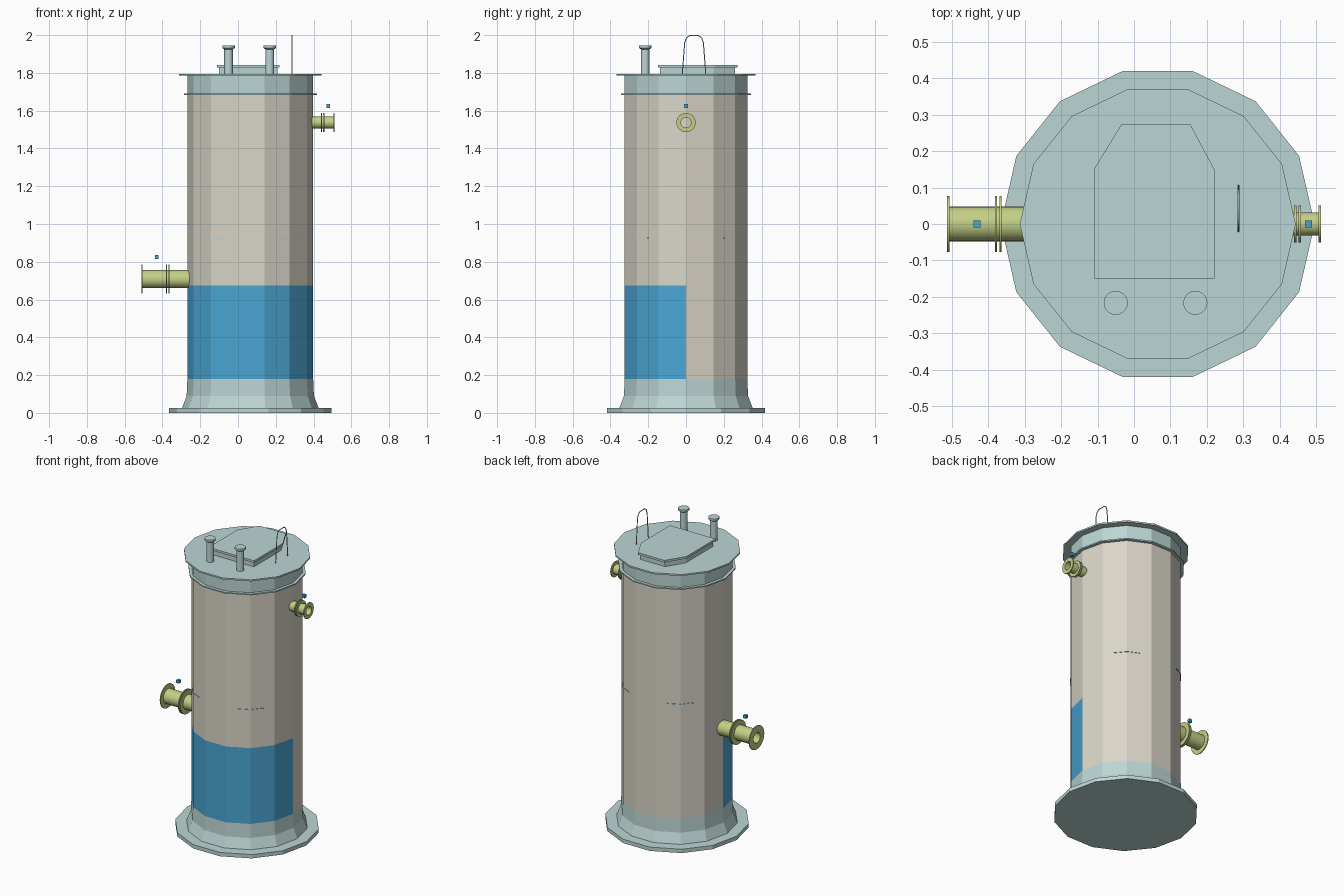
import bpy, bmesh
from math import cos, sin, pi, radians
from mathutils import Matrix, Vector

if "Cube" in bpy.data.objects:
    bpy.data.objects.remove(bpy.data.objects["Cube"])

CX = 0.065   # tank axis
N = 14       # tank sides


def material(name, rgb):
    m = bpy.data.materials.new(name)
    m.diffuse_color = (*rgb, 1)
    m.use_nodes = True
    m.node_tree.nodes["Principled BSDF"].inputs["Base Color"].default_value = m.diffuse_color
    return m


TEAL = material("pale_teal", (0.50, 0.67, 0.66))
CREAM = material("cream", (0.70, 0.67, 0.58))
BLUE = material("blue", (0.07, 0.38, 0.66))
LIME = material("lime", (0.55, 0.63, 0.24))


def finish(bm, name, mat, smooth=False):
    bmesh.ops.recalc_face_normals(bm, faces=bm.faces)
    me = bpy.data.meshes.new(name)
    bm.to_mesh(me)
    bm.free()
    me.materials.append(mat)
    ob = bpy.data.objects.new(name, me)
    bpy.context.collection.objects.link(ob)
    if smooth:
        bpy.ops.object.select_all(action='DESELECT')
        ob.select_set(True)
        bpy.context.view_layer.objects.active = ob
        bpy.ops.object.shade_smooth_by_angle(angle=radians(35))
    return ob


def lathe(name, profile, mat, n=N, matrix=None, smooth=False, closed=False, caps=True):
    """Revolve (radius, height) points about z, then place with matrix."""
    bm = bmesh.new()
    rings = [[bm.verts.new((r * cos(2 * pi * k / n), r * sin(2 * pi * k / n), z))
              for k in range(n)] for r, z in profile]
    pairs = list(zip(rings, rings[1:]))
    if closed:
        pairs.append((rings[-1], rings[0]))
    for a, b in pairs:
        for k in range(n):
            j = (k + 1) % n
            bm.faces.new((a[k], a[j], b[j], b[k]))
    if caps and not closed:
        bm.faces.new(rings[0])
        bm.faces.new(rings[-1])
    bm.transform(matrix or Matrix.Translation((CX, 0, 0)))
    return finish(bm, name, mat, smooth)


def prism(name, pts, z0, z1, mat):
    bm = bmesh.new()
    f = bm.faces.new([bm.verts.new((x, y, z0)) for x, y in pts])
    ext = bmesh.ops.extrude_face_region(bm, geom=[f])["geom"]
    bmesh.ops.translate(bm, vec=(0, 0, z1 - z0),
                        verts=[v for v in ext if isinstance(v, bmesh.types.BMVert)])
    if not any(len(g.verts) == len(pts) and all(abs(v.co.z - z0) < 1e-6 for v in g.verts)
               for g in bm.faces):
        bm.faces.new([v for v in bm.verts if abs(v.co.z - z0) < 1e-6])
    return finish(bm, name, mat)


# Foot plate and flared skirt
lathe("base", [(0.43, 0), (0.43, 0.025), (0.362, 0.025), (0.337, 0.09), (0.333, 0.18)], TEAL)

# Tank shell, with a blue panel on the lower front half
body = lathe("tank_body", [(0.333, 0.18), (0.333, 0.675), (0.333, 1.69)], CREAM, caps=False)
body.data.materials.append(BLUE)
for p in body.data.polygons:
    if p.center.z < 0.675 and p.center.y < 0:
        p.material_index = 1

# Collar, band and lid
lathe("top_collar", [(0.333, 1.69), (0.333, 1.785)], TEAL, caps=False)
lathe("collar_band", [(0.352, 1.682), (0.352, 1.69)], TEAL)
lathe("lid", [(0.378, 1.785), (0.378, 1.795)], TEAL)

# Inner shelf whose corners just show through the shell
shelf = []
for a in (360 / 7, 900 / 7, 1620 / 7, 2160 / 7):
    for d, r in ((-13, 0.328), (0, 0.336), (13, 0.328)):
        t = radians(a + d)
        shelf.append((CX + r * cos(t), r * sin(t)))
prism("inner_shelf", shelf, 0.922, 0.928, TEAL)

# Access hatch: frame and cover share one outline
hatch = [(-0.11, -0.149), (0.22, -0.149), (0.22, 0.15), (0.155, 0.272), (-0.035, 0.272), (-0.11, 0.15)]
mid = Vector((0.055, 0.06))
prism("hatch_frame", [mid + (Vector(p) - mid) * 0.94 for p in hatch], 1.79, 1.828, TEAL)
prism("hatch_cover", hatch, 1.828, 1.842, TEAL)

# Vent pipes
for side, x in (("left", -0.05), ("right", 0.168)):
    lathe(f"vent_{side}", [(0.023, 1.79), (0.023, 1.925), (0.033, 1.932), (0.033, 1.945)],
          TEAL, 20, Matrix.Translation((x, -0.216, 0)), True)

# Lifting wire
cu = bpy.data.curves.new("lifting_wire", 'CURVE')
cu.dimensions = '3D'
cu.bevel_depth = 0.003
cu.bevel_resolution = 1
path = [(-0.02, 1.79), (-0.007, 1.96), (0.002, 1.985), (0.018, 1.997), (0.067, 1.997),
        (0.083, 1.985), (0.092, 1.96), (0.105, 1.79)]
sp = cu.splines.new('POLY')
sp.points.add(len(path) - 1)
for q, (y, z) in zip(sp.points, path):
    q.co = (0.286, y, z, 1)
cu.materials.append(TEAL)
bpy.context.collection.objects.link(bpy.data.objects.new("lifting_wire", cu))


def flanged_pipe(name, x0, direction, z, length, joint, r, bore, fr, t):
    """Hollow pipe with a double joint flange and an end flange, along x."""
    m = Matrix.Translation((x0, 0, z)) @ Matrix.Rotation(direction * pi / 2, 4, 'Y')
    prof = [(bore, 0), (r, 0)]
    for a in (joint, joint + 2 * t, length - t):
        prof += [(r, a), (fr, a), (fr, a + t), (r, a + t)]
    prof[-1] = (bore, length)
    lathe(name, prof, LIME, 24, m, True, closed=True)


flanged_pipe("inlet_pipe", -0.25, -1, 0.708, 0.262, 0.113, 0.048, 0.034, 0.077, 0.006)
flanged_pipe("outlet_pipe", 0.375, 1, 1.537, 0.137, 0.064, 0.032, 0.027, 0.051, 0.006)

# Small marker cubes above the pipes
for name, x, z in (("inlet_marker", -0.43, 0.825), ("outlet_marker", 0.478, 1.625)):
    bm = bmesh.new()
    bmesh.ops.create_cube(bm, size=0.02, matrix=Matrix.Translation((x, 0, z)))
    finish(bm, name, BLUE)
